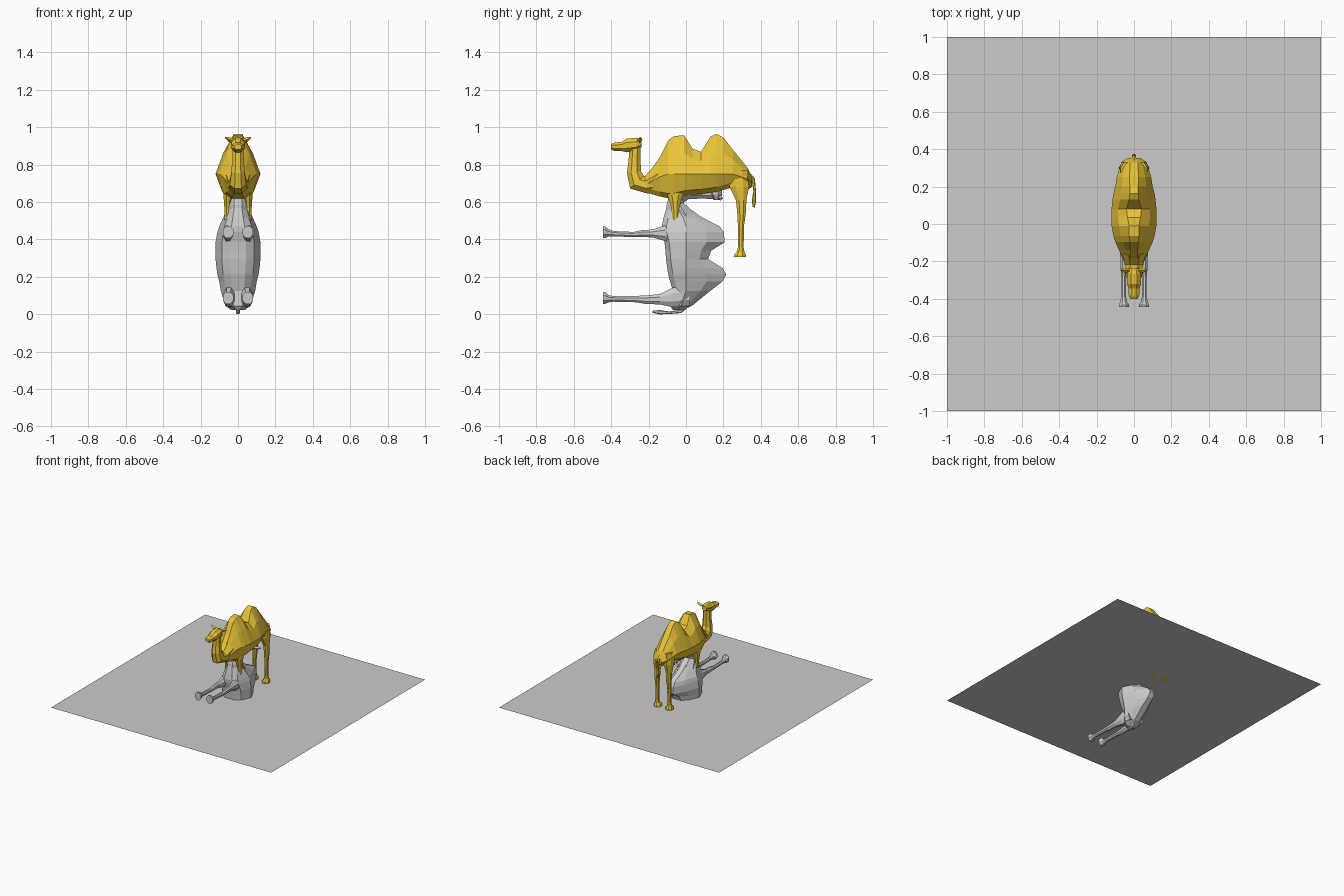
import bpy, bmesh, math
from mathutils import Matrix, Vector


def loft(name, rings, matrix, mat):
    """Skin a list of equal-length point rings, cap both ends, place with matrix."""
    bm = bmesh.new()
    vs = [[bm.verts.new(p) for p in r] for r in rings]
    n = len(vs[0])
    for a, b in zip(vs, vs[1:]):
        for i in range(n):
            j = (i + 1) % n
            bm.faces.new((a[i], a[j], b[j], b[i]))
    bm.faces.new(vs[0])
    bm.faces.new(vs[-1])
    bmesh.ops.recalc_face_normals(bm, faces=bm.faces)
    me = bpy.data.meshes.new(name)
    bm.to_mesh(me)
    bm.free()
    me.transform(matrix)
    if mat:
        me.materials.append(mat)
    ob = bpy.data.objects.new(name, me)
    bpy.context.collection.objects.link(ob)


def tube(path, n=8, depth=None, side=1):
    """Rings along path of (x, y, z, half depth, half width)."""
    pts = [Vector((p[0] * side, p[1], p[2])) for p in path]
    k = 1 / math.cos(math.pi / n)
    rings = []
    for i, p in enumerate(path):
        t = pts[min(i + 1, len(pts) - 1)] - pts[max(i - 1, 0)]
        d = Vector(depth) if depth else Vector((1, 0, 0)).cross(t).normalized()
        ring = []
        for s in range(n):
            a = 2 * math.pi * (s + .5) / n
            ring.append(pts[i] + Vector((1, 0, 0)) * p[4] * k * math.cos(a)
                        + d * p[3] * k * math.sin(a))
        rings.append(ring)
    return rings


# body stations: y, top z, top half width, shoulder half width, flank half width, belly z
BODY = [(-.21, .74, .02, .035, .05, .65), (-.14, .84, .02, .045, .08, .63),
        (-.095, .93, .022, .06, .10, .62), (-.065, .952, .026, .07, .11, .622),
        (-.01, .957, .026, .08, .12, .635), (.035, .885, .035, .085, .12, .64),
        (.08, .868, .04, .085, .12, .643), (.13, .948, .026, .075, .115, .65),
        (.163, .965, .022, .07, .11, .655), (.2, .945, .022, .065, .10, .665),
        (.25, .88, .025, .06, .092, .68), (.33, .782, .02, .045, .068, .665),
        (.353, .73, .01, .02, .035, .68)]
NECK = [(0, -.14, .72, .08, .065), (0, -.215, .692, .046, .05), (0, -.262, .706, .05, .044),
        (0, -.278, .76, .038, .036), (0, -.275, .82, .032, .031), (0, -.272, .9, .03, .029)]
HEAD = [(0, -.237, .915, .018, .022), (0, -.265, .908, .036, .036), (0, -.32, .902, .036, .037),
        (0, -.345, .897, .024, .029), (0, -.383, .895, .023, .028), (0, -.4, .895, .014, .018)]
HIND = [(.042, .275, .77, .055, .03), (.048, .285, .68, .052, .03), (.052, .295, .61, .028, .021),
        (.053, .297, .53, .022, .018), (.054, .294, .48, .017, .014), (.055, .293, .36, .015, .013),
        (.055, .292, .335, .02, .018), (.053, .288, .318, .032, .027), (.053, .288, .305, .033, .028)]
FRONT = [(.045, -.05, .74, .06, .035), (.052, -.058, .64, .042, .026), (.055, -.057, .57, .021, .018),
         (.055, -.056, .51, .018, .017), (.055, -.051, .47, .014, .013), (.055, -.056, .36, .014, .013),
         (.055, -.06, .335, .02, .018), (.053, -.064, .318, .031, .027), (.053, -.064, .305, .032, .028)]
TAIL = [(0, .335, .745, .012, .012), (0, .36, .72, .008, .009), (0, .367, .66, .006, .006),
        (0, .364, .61, .01, .01), (0, .362, .572, .005, .006)]


def camel(prefix, m, mat):
    # two-humped torso
    rings = []
    for y, top, wt, ws, wm, bot in BODY:
        mid = min(.75, (top + bot) / 2)
        half = [(wt, top), (ws, min(.86, mid + (top - mid) * .6)), (wm, mid),
                (wm * .72, bot + .025), (wm * .35, bot)]
        rings.append([(x, y, z) for x, z in half] + [(-x, y, z) for x, z in reversed(half)])
    loft(prefix + "_body", rings, m, mat)
    # neck, head, tail
    loft(prefix + "_neck", tube(NECK), m, mat)
    loft(prefix + "_head", tube(HEAD, depth=(0, 0, 1)), m, mat)
    loft(prefix + "_tail", tube(TAIL, 6), m, mat)
    # mirrored legs and ears
    for side, tag in ((1, "_right"), (-1, "_left")):
        loft(prefix + "_front_leg" + tag, tube(FRONT, depth=(0, 1, 0), side=side), m, mat)
        loft(prefix + "_hind_leg" + tag, tube(HIND, depth=(0, 1, 0), side=side), m, mat)
        ear = [[(side * x, -.247 + dy * r, z + dz * r) for dy, dz in ((-1, 0), (0, 1), (1, 0), (0, -1))]
               for x, z, r in ((.024, .925, .009), (.05, .935, .014), (.069, .944, .004))]
        loft(prefix + "_ear" + tag, ear, m, mat)


orange = bpy.data.materials.new("orange")
orange.diffuse_color = (.83, .56, .04, 1)

# standing camel, and the same animal tipped up with its nose to the sky
camel("standing_camel", Matrix.Identity(4), orange)
camel("tipped_camel", Matrix.Translation((0, -.75, .375)) @ Matrix.Rotation(-math.pi / 2, 4, 'X'), None)

# square floor sheet at the standing camel's feet
bpy.ops.mesh.primitive_plane_add(size=2, location=(0, 0, .305))
bpy.context.object.name = "floor_sheet"
